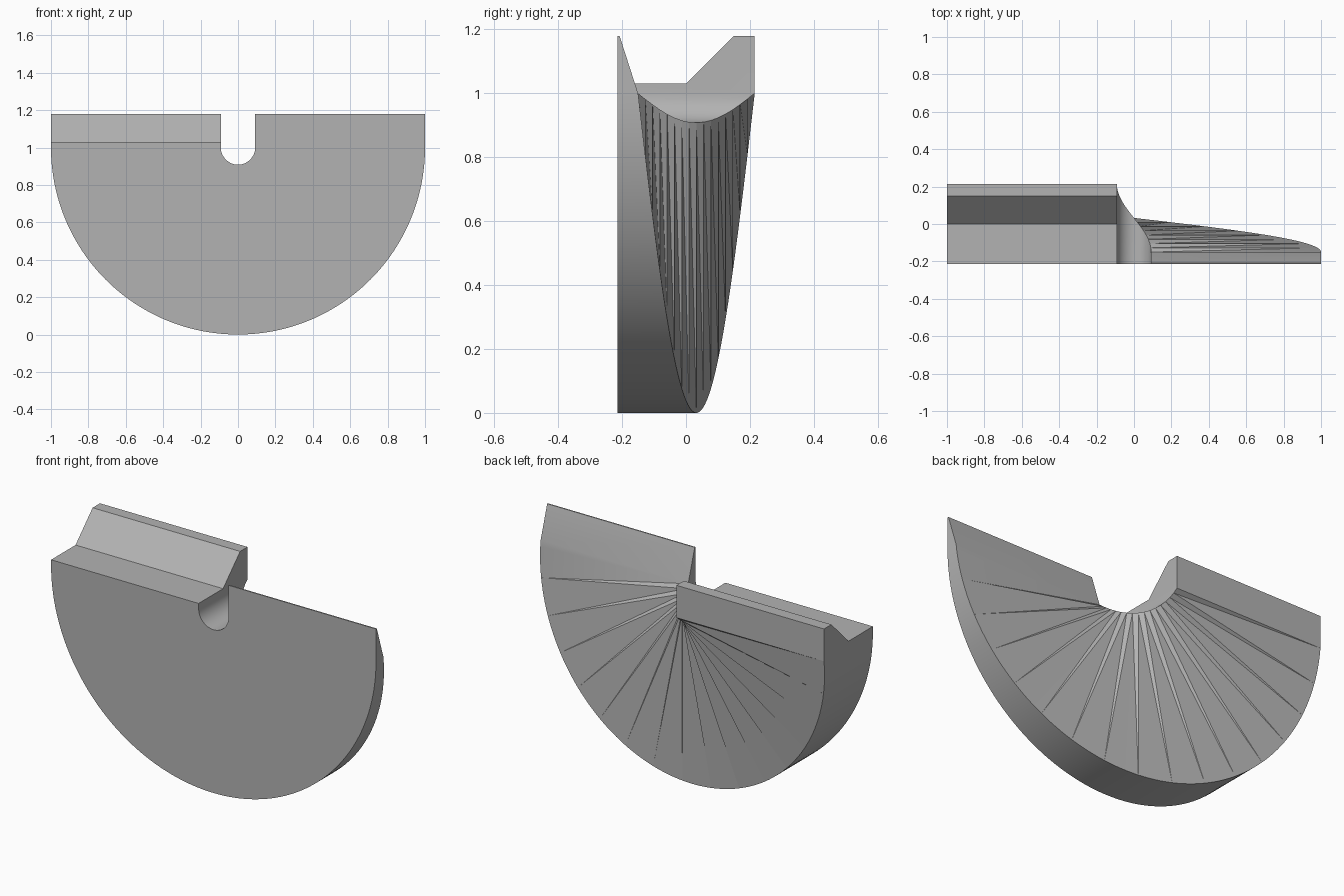
import bpy, bmesh
from math import sin, cos, pi

if "Cube" in bpy.data.objects:
    bpy.data.objects.remove(bpy.data.objects["Cube"], do_unlink=True)

FRONT, BACK_LOW, BACK_HIGH = -0.215, -0.15, 0.215
OUTER, INNER = 1.0, 0.092
STEPS, FINE = 16, 6          # spokes on the ramp, rim divisions per spoke

grey = bpy.data.materials.new("plain grey")
grey.use_nodes = True
colour = (0.45, 0.45, 0.45, 1)
grey.diffuse_color = colour
grey.node_tree.nodes["Principled BSDF"].inputs["Base Color"].default_value = colour

bm = bmesh.new()


def face(points):
    bm.faces.new([bm.verts.new(p) for p in points])


def on_arc(radius, t, front=False):
    """Point on the half circle; t runs 0..1 from the left end to the right end."""
    y = FRONT if front else BACK_LOW + (BACK_HIGH - BACK_LOW) * t
    return (radius * cos(pi * t), y, 1 - radius * sin(pi * t))


rim = [j / (STEPS * FINE) for j in range(STEPS * FINE + 1)]
hub = [i / STEPS for i in range(STEPS + 1)]

# Curved walls of the rim and of the slot
for radius, ts in ((OUTER, rim), (INNER, hub)):
    for a, b in zip(ts, ts[1:]):
        face([on_arc(radius, a, True), on_arc(radius, b, True),
              on_arc(radius, b), on_arc(radius, a)])

# Spiral ramp on the back: a fan from each hub point, then a thin wedge
for i in range(STEPS):
    for j in range(i * FINE, (i + 1) * FINE):
        face([on_arc(INNER, hub[i]), on_arc(OUTER, rim[j]), on_arc(OUTER, rim[j + 1])])
    face([on_arc(INNER, hub[i]), on_arc(OUTER, hub[i + 1]), on_arc(INNER, hub[i + 1])])

# Upper blocks, given as (y, z) outlines; the open underside joins the ramp body
thin_lip = [(FRONT, 1), (FRONT, 1.18), (-0.208, 1.18), (BACK_LOW, 1)]
stepped_block = [(FRONT, 1), (FRONT, 1.03), (0, 1.03), (0.15, 1.18),
                 (BACK_HIGH, 1.18), (BACK_HIGH, 1)]
for side, outline in ((1, thin_lip), (-1, stepped_block)):
    for radius in (INNER, OUTER):
        face([(side * radius, y, z) for y, z in outline])
    for (y0, z0), (y1, z1) in list(zip(outline, outline[1:]))[1:]:
        face([(side * INNER, y0, z0), (side * OUTER, y0, z0),
              (side * OUTER, y1, z1), (side * INNER, y1, z1)])

# Flat front in one piece
face([on_arc(OUTER, t, True) for t in rim]
     + [(-OUTER, FRONT, 1.03), (-INNER, FRONT, 1.03)]
     + [on_arc(INNER, t, True) for t in reversed(hub)]
     + [(INNER, FRONT, 1.18), (OUTER, FRONT, 1.18)])

bmesh.ops.remove_doubles(bm, verts=bm.verts, dist=0.0001)
bmesh.ops.recalc_face_normals(bm, faces=bm.faces)

mesh = bpy.data.meshes.new("spiral_ramp_half_disc")
bm.to_mesh(mesh)
bm.free()
mesh.materials.append(grey)
body = bpy.data.objects.new("spiral_ramp_half_disc", mesh)
bpy.context.collection.objects.link(body)

bpy.ops.object.select_all(action='DESELECT')
body.select_set(True)
bpy.context.view_layer.objects.active = body
bpy.ops.object.shade_smooth_by_angle(angle=pi / 9)
